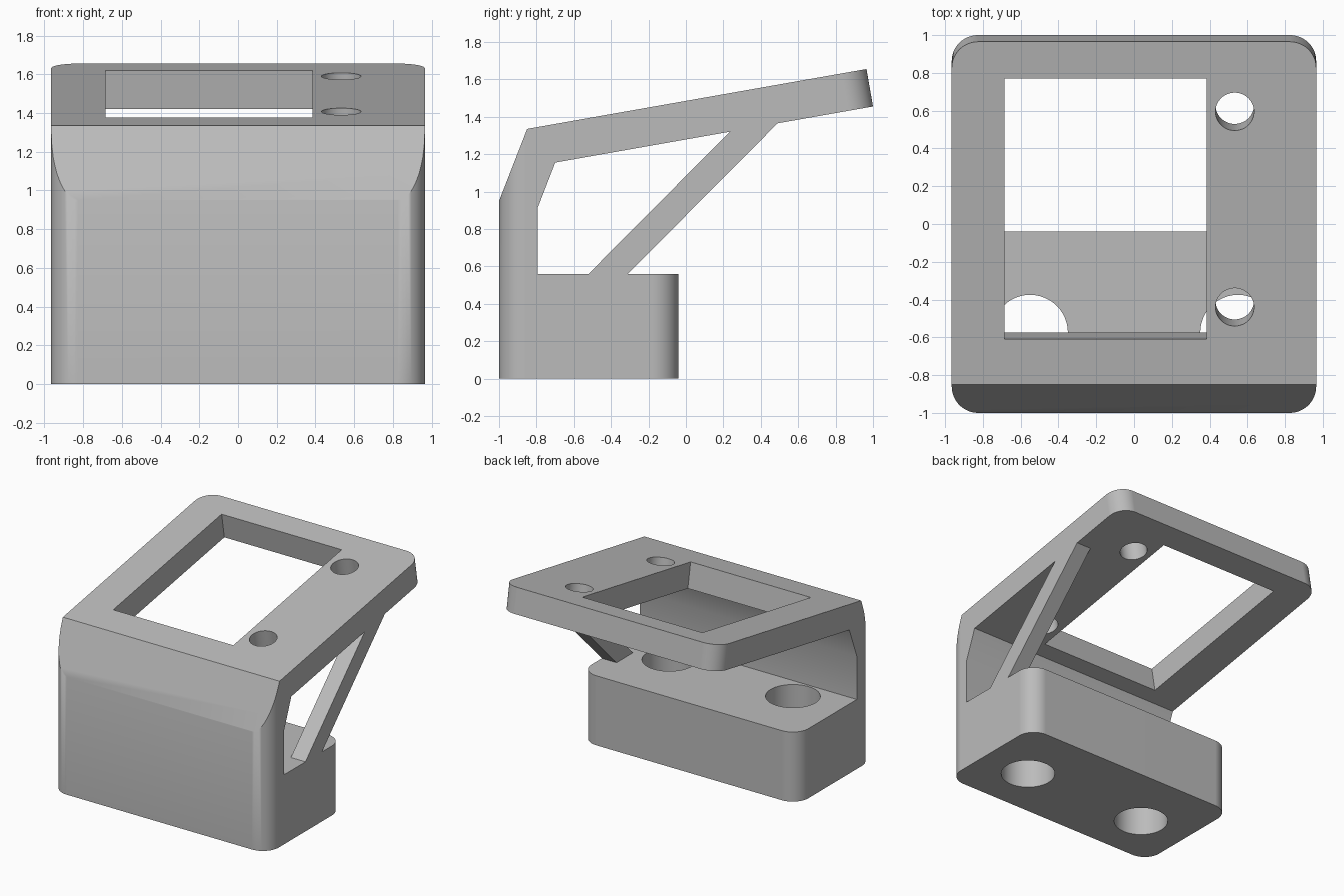
import bpy
import bmesh
import math
from mathutils import Matrix, Vector

cube = bpy.data.objects.get("Cube")
if cube:
    bpy.data.objects.remove(cube, do_unlink=True)

HALF = 0.965            # half width in x
RADIUS = 0.14           # corner rounding
TILT = math.radians(10)  # slope of the top plate

grey = bpy.data.materials.new("plain grey")
grey.use_nodes = True
colour = (0.5, 0.5, 0.5, 1)
grey.diffuse_color = colour
grey.node_tree.nodes["Principled BSDF"].inputs["Base Color"].default_value = colour


def prism(name, points, direction, matrix=Matrix()):
    """Extrude a closed 3D outline along a direction."""
    bm = bmesh.new()
    face = bm.faces.new([bm.verts.new(p) for p in points])
    new = bmesh.ops.extrude_face_region(bm, geom=[face])["geom"]
    moved = [v for v in new if isinstance(v, bmesh.types.BMVert)]
    bmesh.ops.translate(bm, verts=moved, vec=direction)
    bmesh.ops.recalc_face_normals(bm, faces=bm.faces)
    bm.transform(matrix)
    mesh = bpy.data.meshes.new(name)
    bm.to_mesh(mesh)
    bm.free()
    mesh.materials.append(grey)
    obj = bpy.data.objects.new(name, mesh)
    bpy.context.collection.objects.link(obj)
    return obj


def side_profile(name, yz, x0, x1):
    return prism(name, [(x0, y, z) for y, z in yz], (x1 - x0, 0, 0))


def activate(obj):
    bpy.ops.object.select_all(action="DESELECT")
    obj.select_set(True)
    bpy.context.view_layer.objects.active = obj


def cut(target, cutter):
    """Subtract the cutter from the target, then discard it."""
    cutter.hide_render = True
    mod = target.modifiers.new("cut", "BOOLEAN")
    mod.operation = "DIFFERENCE"
    mod.solver = "EXACT"
    mod.object = cutter
    activate(target)
    bpy.ops.object.modifier_apply(modifier=mod.name)
    bpy.data.objects.remove(cutter, do_unlink=True)


def circle(x, y, r, z, count=48):
    steps = [math.tau * i / count for i in range(count)]
    return [(x + r * math.cos(a), y + r * math.sin(a), z) for a in steps]


def corner_cutter(sx, sy, low, high, matrix):
    """Waste outside a rounded corner whose tip sits at the local origin."""
    out = 0.1
    outline = [(out, -RADIUS), (out, out), (-RADIUS, out)]
    for i in range(13):
        a = math.pi / 2 * (1 - i / 12)
        outline.append((RADIUS * (math.cos(a) - 1), RADIUS * (math.sin(a) - 1)))
    points = [(sx * x, sy * y, low) for x, y in outline]
    return prism("corner_cutter", points, (0, 0, high - low), matrix)


# Base, front wall and sloping plate as one bent body
body = side_profile("bracket_body", [
    (-1, 0), (-0.04, 0), (-0.04, 0.56), (-0.795, 0.56), (-0.795, 0.91),
    (-0.70, 1.155), (1.0, 1.455), (0.965, 1.655), (-0.85, 1.335), (-1, 0.95),
], -HALF, HALF)

# Rounded corners: front wall, back of base, back of plate
tilt = Matrix.Rotation(TILT, 4, "X")
for sx in (-1, 1):
    x = sx * HALF
    cut(body, corner_cutter(sx, -1, -0.1, 1.5, Matrix.Translation((x, -1, 0))))
    cut(body, corner_cutter(sx, 1, -0.1, 0.7, Matrix.Translation((x, -0.04, 0))))
    cut(body, corner_cutter(sx, 1, -0.35, 0.1,
                            Matrix.Translation((x, 0.965, 1.655)) @ tilt))

# Two large bolt holes through the base
for x in (-0.55, 0.55):
    cut(body, prism("base_hole_cutter", circle(x, -0.575, 0.2, -0.1), (0, 0, 0.8)))

# Window and two small holes square to the sloping plate
plate = Matrix.Translation((0, 0.08, 1.499)) @ tilt
x0, x1, half_length = -0.685, 0.385, 0.70
window = [(x0, -half_length, -0.3), (x1, -half_length, -0.3),
          (x1, half_length, -0.3), (x0, half_length, -0.3)]
cut(body, prism("window_cutter", window, (0, 0, 0.4), plate))
for y in (-0.44, 0.595):
    local_y = (y - 0.08) / math.cos(TILT)
    cut(body, prism("plate_hole_cutter", circle(0.533, local_y, 0.102, -0.3),
                    Vector((0, 0, 0.4)), plate))

# Diagonal brace on one side only
brace = side_profile("diagonal_brace", [
    (-0.52, 0.56), (-0.31, 0.56), (0.49, 1.365), (0.235, 1.32),
], HALF - 0.13, HALF)

# Smooth rounded surfaces, keep crisp edges
activate(body)
bpy.ops.object.shade_smooth_by_angle(angle=math.radians(30))
weighted = body.modifiers.new("weighted_normals", "WEIGHTED_NORMAL")
weighted.keep_sharp = True
